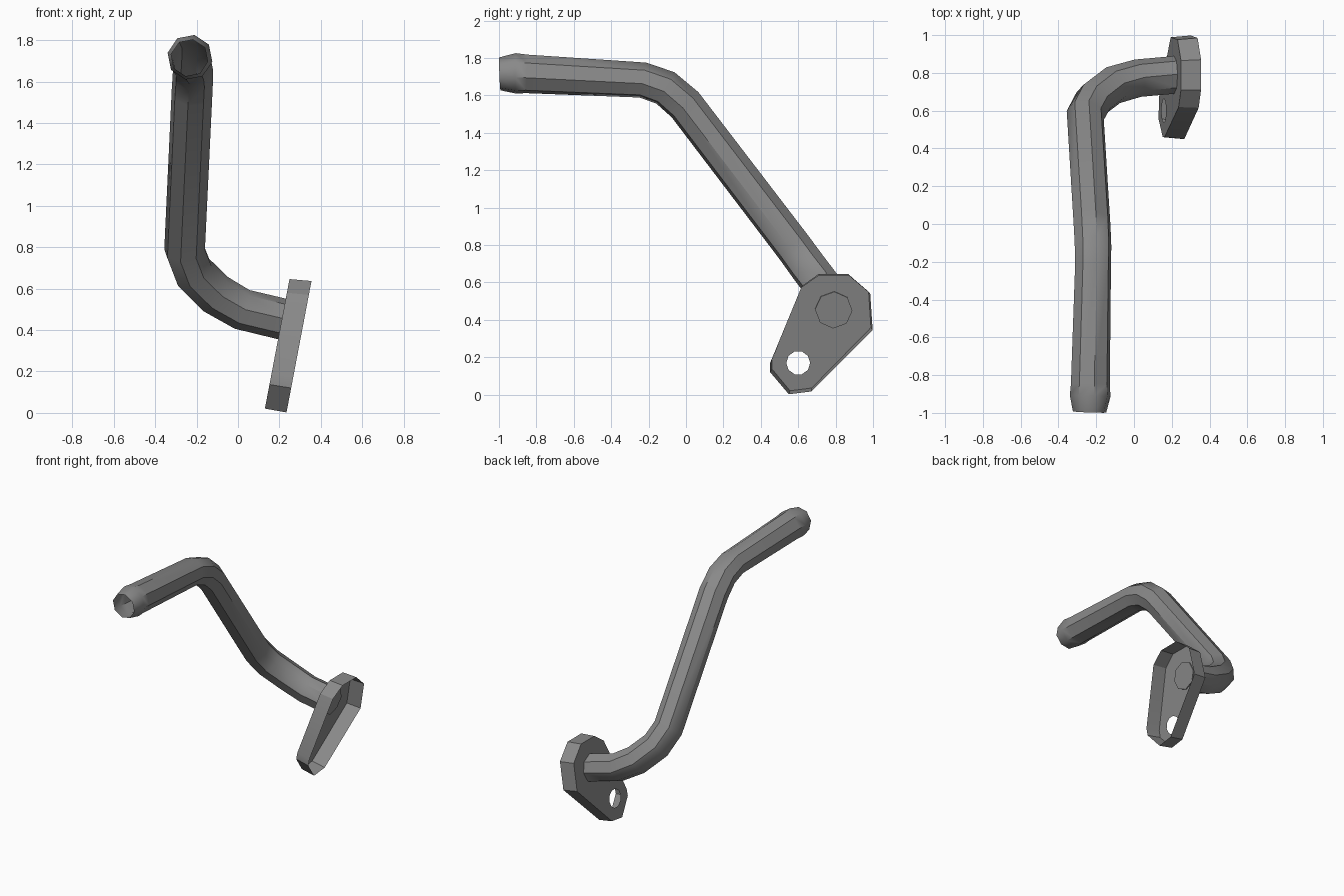
import bpy, bmesh, math
from mathutils import Vector

if "Cube" in bpy.data.objects:
    bpy.data.objects.remove(bpy.data.objects["Cube"])

SIDES = 8
PLATE_NORMAL = Vector((0.982, 0, -0.187))

dark = bpy.data.materials.new("dark_metal")
dark.diffuse_color = (0.25, 0.25, 0.25, 1)
dark.use_nodes = True
dark.node_tree.nodes["Principled BSDF"].inputs["Base Color"].default_value = dark.diffuse_color


def make_object(name, bm, angle):
    mesh = bpy.data.meshes.new(name)
    bm.to_mesh(mesh)
    bm.free()
    mesh.materials.append(dark)
    ob = bpy.data.objects.new(name, mesh)
    bpy.context.collection.objects.link(ob)
    bpy.ops.object.select_all(action='DESELECT')
    ob.select_set(True)
    bpy.context.view_layer.objects.active = ob
    bpy.ops.object.shade_smooth_by_angle(angle=math.radians(angle))
    return ob


# Bent pipe: centre points with radius, open at the free end
path = [
    ((-0.235, -0.995, 1.715), 0.090),
    ((-0.232, -0.91, 1.718), 0.110),
    ((-0.231, -0.85, 1.715), 0.105),
    ((-0.217, -0.23, 1.682), 0.097),
    ((-0.217, -0.11, 1.640), 0.099),
    ((-0.222, -0.005, 1.550), 0.100),
    ((-0.258, 0.575, 0.79), 0.101),
    ((-0.215, 0.655, 0.680), 0.102),
    ((-0.11, 0.735, 0.575), 0.102),
    ((0.02, 0.772, 0.500), 0.100),
    ((0.220, 0.79, 0.452), 0.100),
]
pts = [Vector(p) for p, r in path]
bm = bmesh.new()
rings = []
side = Vector((1, 0, 0))
for i, (p, r) in enumerate(path):
    a = (pts[i] - pts[i - 1]).normalized() if i else Vector()
    b = (pts[i + 1] - pts[i]).normalized() if i < len(pts) - 1 else Vector()
    t = (a + b).normalized()
    if i == len(pts) - 1:
        t = PLATE_NORMAL   # last ring sits flush with the plate
    side = (side - t * side.dot(t)).normalized()
    up = t.cross(side)
    ring = []
    for k in range(SIDES):
        ang = 2 * math.pi * (k + 0.25) / SIDES
        ring.append(bm.verts.new(pts[i] + (side * math.cos(ang) + up * math.sin(ang)) * r))
    rings.append(ring)
for r0, r1 in zip(rings, rings[1:]):
    for k in range(SIDES):
        j = (k + 1) % SIDES
        bm.faces.new((r0[k], r0[j], r1[j], r1[k]))
bm.faces.new(rings[-1])
bmesh.ops.recalc_face_normals(bm, faces=bm.faces)
make_object("bent_pipe", bm, 44.5)

# Mounting plate: tilted shallow cup, open on the outer side, with a bolt hole
outline = [(0.615, 0.57), (0.71, 0.637), (0.87, 0.637), (0.985, 0.54), (0.998, 0.345),
           (0.67, 0.017), (0.55, 0.002), (0.45, 0.12), (0.45, 0.17)]
centre = Vector((0.73, 0.33))


def back_x(z):
    return 0.126 + 0.19 * z


bm = bmesh.new()
rim, back = [], []
for y, z in outline:
    rim.append(bm.verts.new((back_x(z) + 0.108, y, z)))
    q = centre + (Vector((y, z)) - centre) * 0.965
    zb = centre.y + (z - centre.y) * 0.985 + 0.014
    back.append(bm.verts.new((back_x(zb), q.x, zb)))
n = len(outline)
edges = []
for k in range(n):
    j = (k + 1) % n
    bm.faces.new((back[k], back[j], rim[j], rim[k]))
    edges.append(bm.edges.get((back[k], back[j])))
hole = []
for k in range(10):
    a = 2 * math.pi * k / 10
    z = 0.17 + 0.064 * math.sin(a)
    hole.append(bm.verts.new((back_x(z), 0.6 + 0.064 * math.cos(a), z)))
for k in range(10):
    edges.append(bm.edges.new((hole[k], hole[(k + 1) % 10])))
bmesh.ops.triangle_fill(bm, use_beauty=True, use_dissolve=False, edges=edges,
                        normal=-PLATE_NORMAL)
bmesh.ops.recalc_face_normals(bm, faces=bm.faces)
make_object("mounting_plate", bm, 25)
